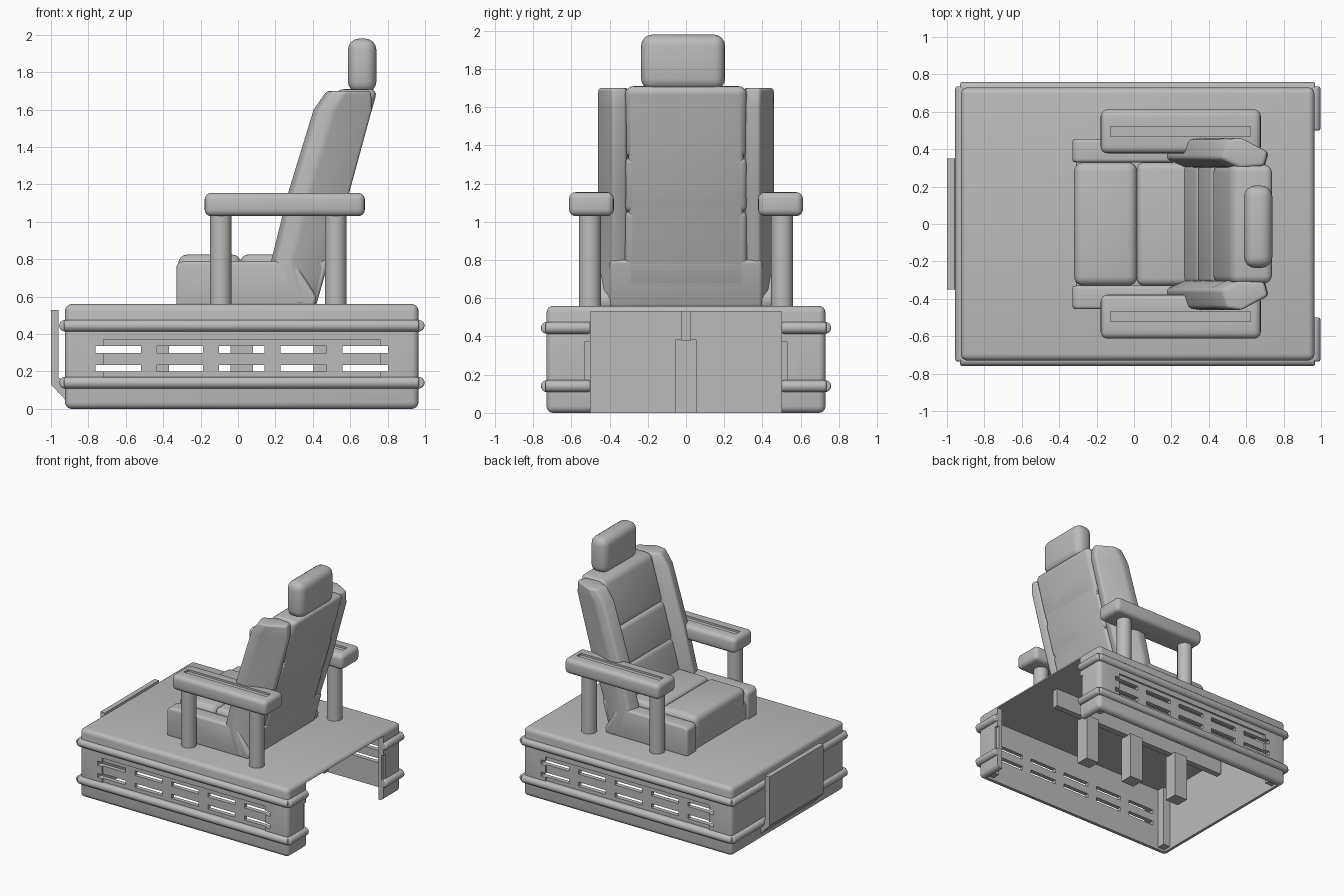
import bpy
import bmesh
import math
from mathutils import Vector

cube = bpy.data.objects.get("Cube")
if cube:
    bpy.data.objects.remove(cube, do_unlink=True)

grey = bpy.data.materials.new("plain grey")
grey.use_nodes = True
tone = (0.5, 0.5, 0.5, 1)
grey.diffuse_color = tone
grey.node_tree.nodes["Principled BSDF"].inputs["Base Color"].default_value = tone


def add_object(name, bm):
    bmesh.ops.recalc_face_normals(bm, faces=bm.faces[:])
    mesh = bpy.data.meshes.new(name)
    bm.to_mesh(mesh)
    bm.free()
    mesh.materials.append(grey)
    obj = bpy.data.objects.new(name, mesh)
    bpy.context.collection.objects.link(obj)
    return obj


def finish(obj, bevel=0.0, cuts=()):
    """Round the edges, carve the cutters, apply and smooth."""
    if bevel:
        mod = obj.modifiers.new("round", 'BEVEL')
        mod.width, mod.segments = bevel, 4
        mod.limit_method, mod.angle_limit = 'ANGLE', math.radians(25)
    cutters = [make_boxes("cutter", group) for group in cuts]
    for cutter in cutters:
        cutter.hide_render = True
        mod = obj.modifiers.new("cut", 'BOOLEAN')
        mod.operation, mod.solver, mod.object = 'DIFFERENCE', 'EXACT', cutter
    bpy.ops.object.select_all(action='DESELECT')
    obj.select_set(True)
    bpy.context.view_layer.objects.active = obj
    bpy.ops.object.convert(target='MESH')
    bpy.ops.object.shade_smooth_by_angle(angle=math.radians(32))
    for cutter in cutters:
        bpy.data.objects.remove(cutter, do_unlink=True)
    return obj


def make_boxes(name, boxes):
    bm = bmesh.new()
    for lo, hi in boxes:
        lo, hi = Vector(lo), Vector(hi)
        new = bmesh.ops.create_cube(bm, size=1)["verts"]
        bmesh.ops.scale(bm, vec=hi - lo, verts=new)
        bmesh.ops.translate(bm, vec=(lo + hi) / 2, verts=new)
    return add_object(name, bm)


def box(name, lo, hi, bevel=0.0, cuts=()):
    return finish(make_boxes(name, [(lo, hi)]), bevel, cuts)


def loft(name, rings, bevel=0.0):
    """Skin a closed solid through rings of equal point count."""
    bm = bmesh.new()
    loops = [[bm.verts.new(p) for p in ring] for ring in rings]
    for a, b in zip(loops, loops[1:]):
        for i in range(len(a)):
            j = (i + 1) % len(a)
            bm.faces.new((a[i], a[j], b[j], b[i]))
    bm.faces.new(loops[0])
    bm.faces.new(loops[-1])
    return finish(add_object(name, bm), bevel)


def side_prism(name, profile, y0, y1, bevel=0.0):
    return loft(name, [[(x, y, z) for x, z in profile] for y in (y0, y1)], bevel)


def rod(name, start, end, radius, bevel=0.0):
    start, end = Vector(start), Vector(end)
    bm = bmesh.new()
    bmesh.ops.create_cone(bm, cap_ends=True, segments=24, radius1=radius,
                          radius2=radius, depth=(end - start).length)
    turn = (end - start).to_track_quat('Z', 'Y').to_matrix()
    bmesh.ops.rotate(bm, matrix=turn, verts=bm.verts[:])
    bmesh.ops.translate(bm, vec=(start + end) / 2, verts=bm.verts[:])
    return finish(add_object(name, bm), bevel)


# Hollow platform, open below and at the rear, with slotted sides
cavity = [((-0.88, -0.68, -0.2), (0.92, 0.68, 0.53))]
opening = [((0.8, -0.5, -0.2), (1.2, 0.5, 0.53))]
recesses = [((-0.72, s * 0.8 - 0.085, 0.17), (0.76, s * 0.8 + 0.085, 0.37))
            for s in (-1, 1)]
recesses.append(((0.95, -0.53, 0.17), (1.2, 0.53, 0.37)))
slots = [((0.02 + i * 0.33 - 0.122, -1, z), (0.02 + i * 0.33 + 0.122, 1, z + 0.035))
         for i in range(-2, 3) for z in (0.2, 0.3)]
box("platform", (-0.925, -0.73, 0), (0.965, 0.73, 0.56), 0.035,
    (cavity, opening, recesses, slots))

# Bumper rails around the platform
for level, z in (("lower", 0.14), ("upper", 0.445)):
    rod(level + "_front_end_rail", (-0.925, -0.735, z), (-0.925, 0.735, z), 0.031, 0.012)
    for side, s in (("right", -1), ("left", 1)):
        rod(f"{level}_{side}_rail", (-0.93, s * 0.728, z), (0.968, s * 0.728, z), 0.031, 0.012)
        rod(f"{level}_{side}_rear_rail", (0.966, s * 0.5, z), (0.966, s * 0.735, z), 0.031, 0.012)

# Inner corner braces
for x in (-0.85, 0.89):
    for s in (-1, 1):
        box("corner_brace", (x - 0.035, s * 0.65 - 0.035, 0.02),
            (x + 0.035, s * 0.65 + 0.035, 0.535))

# Centre beam and the legs hanging from it
box("centre_beam", (-0.86, -0.025, 0.38), (0.8, 0.025, 0.535))
for x in (-0.43, 0.02, 0.465):
    box("centre_leg", (x - 0.06, -0.055, 0), (x + 0.06, 0.055, 0.385))

# Footplate with a slanted lower lip
side_prism("footplate", [(-1, 0.53), (-1, 0.13), (-0.925, 0.05), (-0.925, 0.14),
                         (-0.96, 0.17), (-0.96, 0.53)], -0.35, 0.35)

# Seat: base, side bolsters and two cushions
box("seat_base", (-0.31, -0.36, 0.55), (0.4, 0.36, 0.7), 0.02)
for side, s in (("right", -1), ("left", 1)):
    side_prism(side + "_seat_bolster",
               [(-0.33, 0.55), (-0.33, 0.77), (-0.3, 0.79), (0.3, 0.79),
                (0.42, 0.6), (0.41, 0.55)], s * 0.33, s * 0.455, 0.025)
box("front_seat_cushion", (-0.32, -0.33, 0.6), (0.018, 0.33, 0.825), 0.05)
box("rear_seat_cushion", (0.014, -0.33, 0.6), (0.36, 0.33, 0.825), 0.04)


# Backrest: three leaning cushions and a lower block
def rear_x(z):
    return 0.42 + 0.285 * (z - 0.56)


def leaning_pad(name, z0, z1, half, thick, bevel):
    side_prism(name, [(rear_x(z0), z0), (rear_x(z1), z1),
                      (rear_x(z1) - thick, z1), (rear_x(z0) - thick, z0)],
               -half, half, bevel)


leaning_pad("back_lower_block", 0.55, 0.8, 0.4, 0.16, 0.02)
leaning_pad("back_core", 0.6, 1.64, 0.3, 0.18, 0.02)
for name, z0, z1 in (("lower", 0.65, 1.055), ("middle", 1.05, 1.335), ("upper", 1.33, 1.71)):
    leaning_pad(name + "_back_cushion", z0, z1, 0.32, 0.225, 0.045 if name == "upper" else 0.03)

# Wrap-around back bolsters: height, front x, rear x
levels = ((0.56, 0.24, 0.42), (0.78, 0.17, 0.48), (1.16, 0.265, 0.6),
          (1.6, 0.4, 0.72), (1.7, 0.47, 0.715))
for side, s in (("right", -1), ("left", 1)):
    rings = []
    for z, f, r in levels:
        plan = ((f, 0.35), (f + 0.03, 0.45), (f + 0.11, 0.462),
                (r, 0.385), (r - 0.02, 0.31), (f + 0.1, 0.3))
        rings.append([(x, s * y, z) for x, y in plan])
    loft(side + "_back_bolster", rings, 0.018)

# Headrest
box("headrest", (0.588, -0.235, 1.69), (0.74, 0.205, 1.98), 0.06)

# Armrests with a grooved top on round posts
for side, s in (("right", -1), ("left", 1)):
    y = s * 0.495
    groove = [((-0.125, y - 0.027, 1.14), (0.622, y + 0.027, 1.3))]
    box(side + "_armrest", (-0.178, y - 0.117, 1.03), (0.678, y + 0.117, 1.155), 0.035, (groove,))
    for place, x in (("front", -0.092), ("rear", 0.523)):
        rod(f"{side}_{place}_armrest_post", (x, y + s * 0.008, 0.54), (x, y + s * 0.008, 1.05), 0.058)
